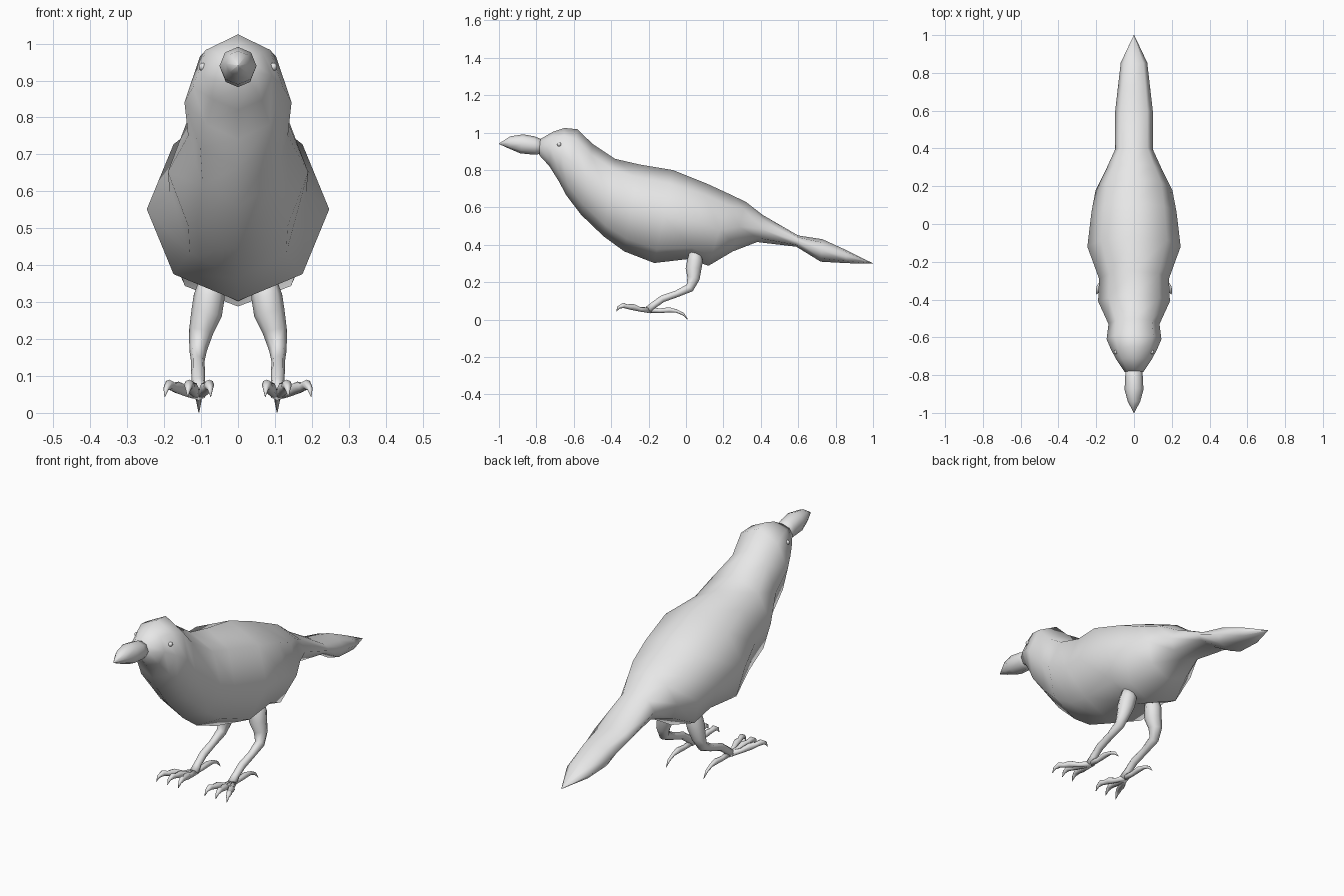
import bpy, bmesh, math
from mathutils import Vector
from mathutils.bvhtree import BVHTree

if "Cube" in bpy.data.objects:
    bpy.data.objects.remove(bpy.data.objects["Cube"])

grey = bpy.data.materials.new("plain grey")
grey.diffuse_color = (0.8, 0.8, 0.8, 1)
grey.use_nodes = True
grey.node_tree.nodes["Principled BSDF"].inputs["Base Color"].default_value = grey.diffuse_color


def finish(name, bm, mirror=False):
    """Turn a bmesh into a smooth, optionally mirrored, object."""
    bmesh.ops.remove_doubles(bm, verts=bm.verts, dist=1e-5)
    bmesh.ops.recalc_face_normals(bm, faces=bm.faces)
    for f in bm.faces:
        f.smooth = True
    me = bpy.data.meshes.new(name)
    bm.to_mesh(me)
    me.materials.append(grey)
    ob = bpy.data.objects.new(name, me)
    bpy.context.collection.objects.link(ob)
    if mirror:
        ob.modifiers.new("mirror", 'MIRROR')
    return ob


def loft(rings):
    """Skin a list of equal-sized rings and cap both ends."""
    bm = bmesh.new()
    loops = [[bm.verts.new(p) for p in ring] for ring in rings]
    n = len(loops[0])
    for a, b in zip(loops, loops[1:]):
        for i in range(n):
            j = (i + 1) % n
            bm.faces.new((a[i], a[j], b[j], b[i]))
    bm.faces.new(loops[0])
    bm.faces.new(loops[-1])
    return bm


def sections(table, sides=8):
    """Rings slung between a top (y, z) and bottom (y, z), with a half width."""
    rings = []
    for yt, zt, yb, zb, w in table:
        top, bot = Vector((0, yt, zt)), Vector((0, yb, zb))
        mid, half = (top + bot) / 2, (top - bot) / 2
        rings.append([mid + half * math.cos(a) + Vector((w * math.sin(a), 0, 0))
                      for a in (math.tau * i / sides for i in range(sides))])
    return loft(rings)


def tube(path, sides=8):
    """Tapered tube through (x, y, z, radius) points."""
    pts = [Vector(p[:3]) for p in path]
    rings = []
    for i, p in enumerate(pts):
        t = (pts[min(i + 1, len(pts) - 1)] - pts[max(i - 1, 0)]).normalized()
        up = t.cross(Vector((1, 0, 0))).normalized()
        side = up.cross(t)
        r = path[i][3]
        rings.append([p + r * (math.cos(a) * side + math.sin(a) * up)
                      for a in (math.tau * k / sides for k in range(sides))])
    return loft(rings)


# head, body and tail in one skin
body = sections([
    (-.780, .965, -.785, .880, .050),
    (-.710, 1.005, -.730, .820, .092),
    (-.650, 1.025, -.680, .740, .122),
    (-.580, 1.018, -.640, .665, .145),
    (-.500, .940, -.560, .560, .135),
    (-.380, .860, -.440, .445, .190),
    (-.250, .830, -.330, .365, .185),
    (-.070, .800, -.170, .303, .247),
    (.110, .728, .020, .325, .225),
    (.240, .668, .120, .288, .203),
    (.320, .630, .250, .365, .150),
    (.410, .560, .380, .415, .100),
    (.600, .450, .590, .390, .100),
    (.730, .430, .720, .310, .085),
    (.850, .375, .860, .302, .070),
    (1.000, .301, 1.000, .299, .001),
])
surface = BVHTree.FromBMesh(body)
finish("body", body)

# beak
finish("beak", sections([
    (-.760, .960, -.765, .888, .042),
    (-.810, .980, -.810, .882, .047),
    (-.870, .991, -.885, .889, .050),
    (-.940, .980, -.940, .912, .033),
    (-1.000, .942, -1.000, .939, .001),
]))

# eyes sit on the skin of the head
hit = surface.ray_cast(Vector((1, -.678, .937)), Vector((-1, 0, 0)))[0]
eye = bmesh.new()
bmesh.ops.create_uvsphere(eye, u_segments=12, v_segments=8, radius=.011)
bmesh.ops.translate(eye, verts=eye.verts, vec=hit)
finish("eyes", eye, True)

# legs: thigh, bent shank, ankle
finish("legs", tube([
    (.070, .050, .370, .030),
    (.078, .048, .315, .042),
    (.085, .040, .270, .042),
    (.100, .040, .220, .033),
    (.108, .020, .170, .024),
    (.109, -.050, .138, .018),
    (.108, -.125, .112, .019),
    (.107, -.170, .080, .018),
    (.106, -.200, .052, .022),
]), True)

# three front toes with hooked claws, spread sideways
for name, spread in (("inner", -.032), ("middle", .030), ("outer", .092)):
    finish(name + "_toes", tube([
        (.106 + spread * f, y, z, r) for f, y, z, r in (
            (0, -.190, .050, .016),
            (.35, -.245, .055, .012),
            (.60, -.285, .068, .017),
            (.75, -.315, .070, .012),
            (.87, -.335, .076, .014),
            (.96, -.360, .066, .008),
            (1, -.373, .044, .001))
    ]), True)

# back toe with a claw touching the ground
finish("back_toes", tube([
    (.106, -.200, .052, .015),
    (.106, -.140, .048, .012),
    (.106, -.090, .052, .014),
    (.106, -.050, .046, .009),
    (.106, -.015, .030, .007),
    (.106, .010, .001, .001),
]), True)
